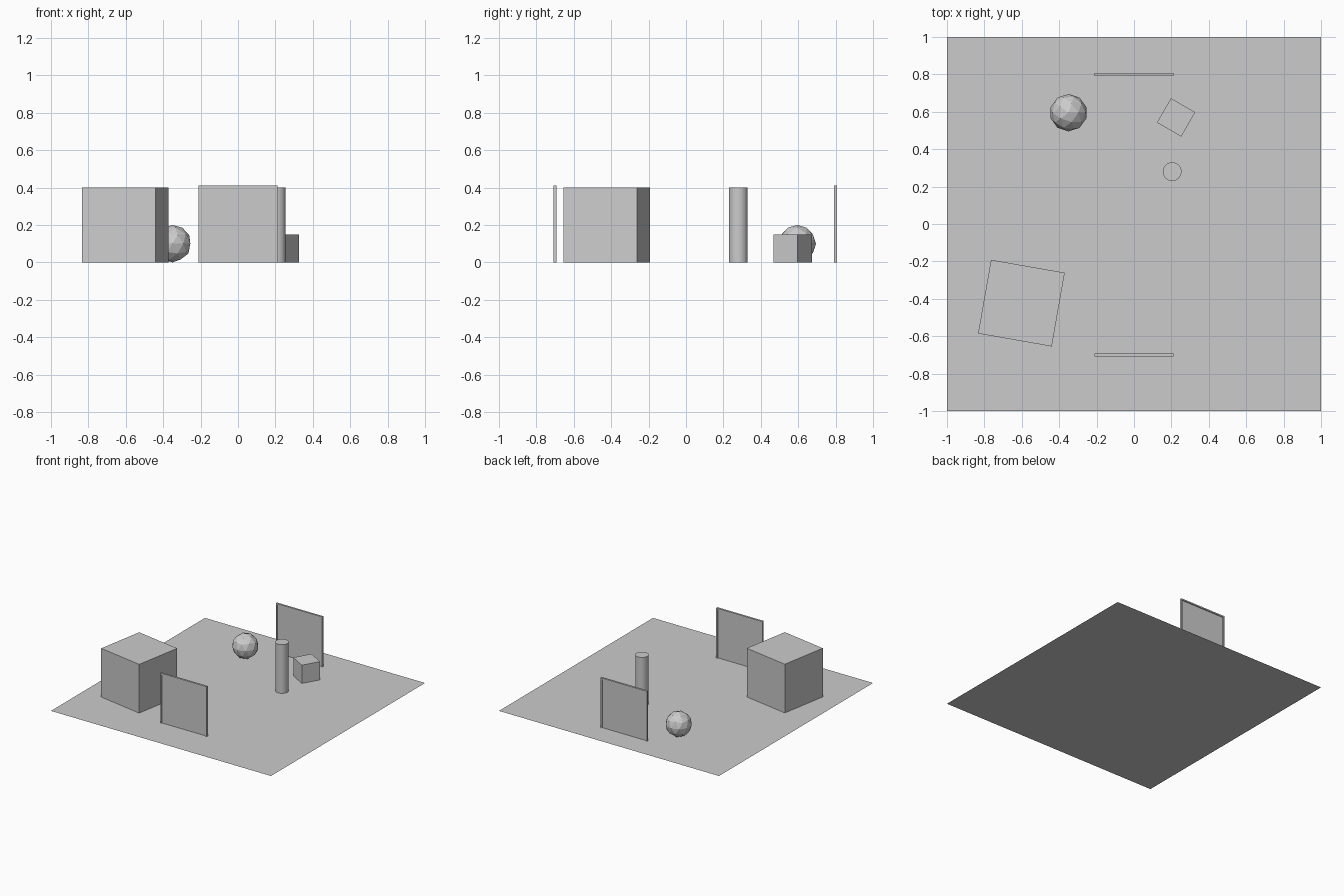
import bpy
from math import radians

default = bpy.data.objects.get("Cube")
if default:
    bpy.data.objects.remove(default, do_unlink=True)

# Single plain grey
grey = bpy.data.materials.new("plain_grey")
grey.use_nodes = True
colour = (0.6, 0.6, 0.6, 1.0)
grey.diffuse_color = colour
grey.node_tree.nodes["Principled BSDF"].inputs["Base Color"].default_value = colour


def finish(name):
    obj = bpy.context.object
    obj.name = name
    obj.data.materials.append(grey)
    return obj


def box(name, centre, size, turn=0):
    bpy.ops.mesh.primitive_cube_add(size=1, location=centre, rotation=(0, 0, radians(turn)))
    obj = finish(name)
    obj.scale = size
    return obj


# Ground sheet
bpy.ops.mesh.primitive_plane_add(size=2)
finish("floor")

# Loose obstacles standing on the floor
box("large_block", (-0.602, -0.423, 0.2), (0.4, 0.4, 0.4), -10)
box("small_block", (0.225, 0.57, 0.075), (0.15, 0.15, 0.15), -30)

bpy.ops.mesh.primitive_cylinder_add(vertices=32, radius=0.05, depth=0.4, location=(0.204, 0.28, 0.2))
finish("pillar")

bpy.ops.mesh.primitive_ico_sphere_add(subdivisions=2, radius=0.1, location=(-0.35, 0.595, 0.1))
finish("ball")

# Two goals: a thin sheet held between posts and a top bar
HALF, HEIGHT, BAR, DEPTH = 0.2, 0.4, 0.011, 0.016
for end, y in (("front", -0.7), ("back", 0.8)):
    for side, sign in (("left", 1), ("right", -1)):
        box(f"{end}_goal_{side}_post", (sign * (HALF + BAR / 2), y, HEIGHT / 2), (BAR, DEPTH, HEIGHT))
    box(f"{end}_goal_top_bar", (0, y, HEIGHT + BAR / 2), (2 * (HALF + BAR), DEPTH, BAR))
    bpy.ops.mesh.primitive_plane_add(size=1, location=(0, y, HEIGHT / 2), rotation=(radians(90), 0, 0))
    finish(f"{end}_goal_sheet").scale = (2 * HALF, HEIGHT, 1)
